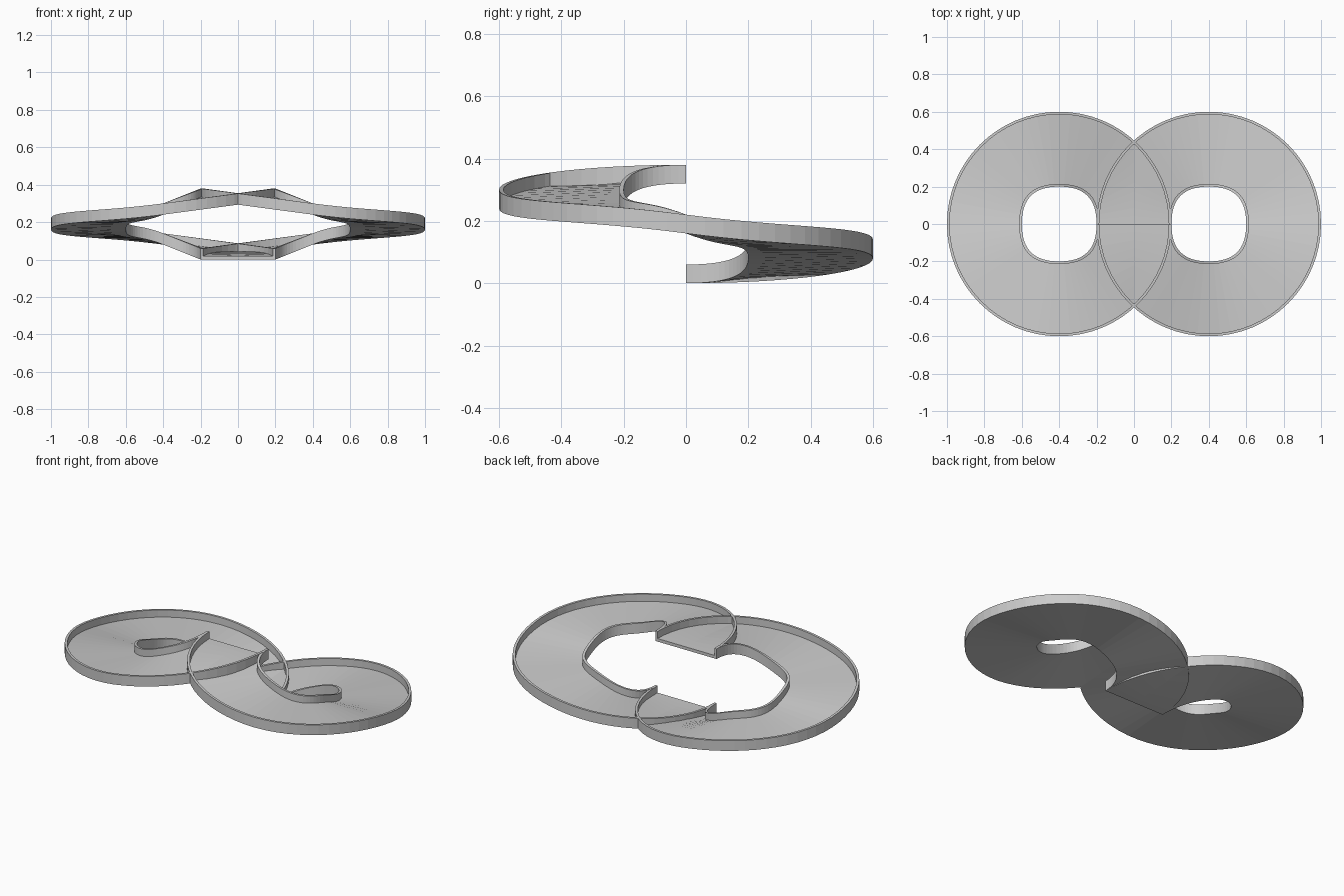
import bpy, bmesh, math
from mathutils import Vector

if "Cube" in bpy.data.objects:
    bpy.data.objects.remove(bpy.data.objects["Cube"], do_unlink=True)

RISE = 0.32       # height lost over one full turn
WALL_H = 0.06     # wall height, including the floor
FLOOR_H = 0.018
WALL_T = 0.014
R_IN, R_OUT = 0.2, 0.6
K_IN, K_OUT = 0.68, 0.5523   # handle lengths: rounded square hole, true circle rim
STEPS = 16

grey = bpy.data.materials.new("light grey")
grey.use_nodes = True
colour = (0.6, 0.6, 0.6, 1)
grey.diffuse_color = colour
grey.node_tree.nodes["Principled BSDF"].inputs["Base Color"].default_value = colour


def spiral_points(radius, k):
    """One descending turn made of four curve segments, level at both ends."""
    knots = []
    for i in range(5):
        a = math.pi + i * math.pi / 2
        pos = Vector((radius * math.cos(a), radius * math.sin(a), RISE * (1 - i / 4)))
        slope = 0 if i in (0, 4) else -RISE / 4
        handle = k * Vector((-radius * math.sin(a), radius * math.cos(a), slope))
        knots.append((pos, handle))
    points = []
    for (p, hp), (q, hq) in zip(knots, knots[1:]):
        for s in range(STEPS):
            t = s / STEPS
            u = 1 - t
            points.append(u**3 * p + 3 * u*u * t * (p + hp)
                          + 3 * u * t*t * (q - hq) + t**3 * q)
    points.append(knots[-1][0])
    return points


def make_ramp(name, side):
    # Channel cross-section: radius, handle length, height above the underside
    section = [
        (R_IN, K_IN, 0), (R_IN, K_IN, WALL_H),
        (R_IN + WALL_T, K_IN, WALL_H), (R_IN + WALL_T, K_IN, FLOOR_H),
        (R_OUT - WALL_T, K_OUT, FLOOR_H), (R_OUT - WALL_T, K_OUT, WALL_H),
        (R_OUT, K_OUT, WALL_H), (R_OUT, K_OUT, 0),
    ]
    bm = bmesh.new()
    rails = [[bm.verts.new((side * (p.x + 0.4), p.y, p.z + h))
              for p in spiral_points(r, k)] for r, k, h in section]
    for a, b in zip(rails, rails[1:] + rails[:1]):
        for i in range(len(a) - 1):
            bm.faces.new((a[i], a[i + 1], b[i + 1], b[i]))
    # Close both ends as two wall strips and a floor strip
    for end in (0, -1):
        v = [rail[end] for rail in rails]
        bm.faces.new(v[:4])
        bm.faces.new((v[0], v[3], v[4], v[7]))
        bm.faces.new(v[4:])
    bmesh.ops.recalc_face_normals(bm, faces=bm.faces)
    mesh = bpy.data.meshes.new(name)
    bm.to_mesh(mesh)
    bm.free()
    mesh.materials.append(grey)
    bpy.context.collection.objects.link(bpy.data.objects.new(name, mesh))


# Two mirrored spiral ramps that meet along the middle
make_ramp("left_spiral_ramp", 1)
make_ramp("right_spiral_ramp", -1)
